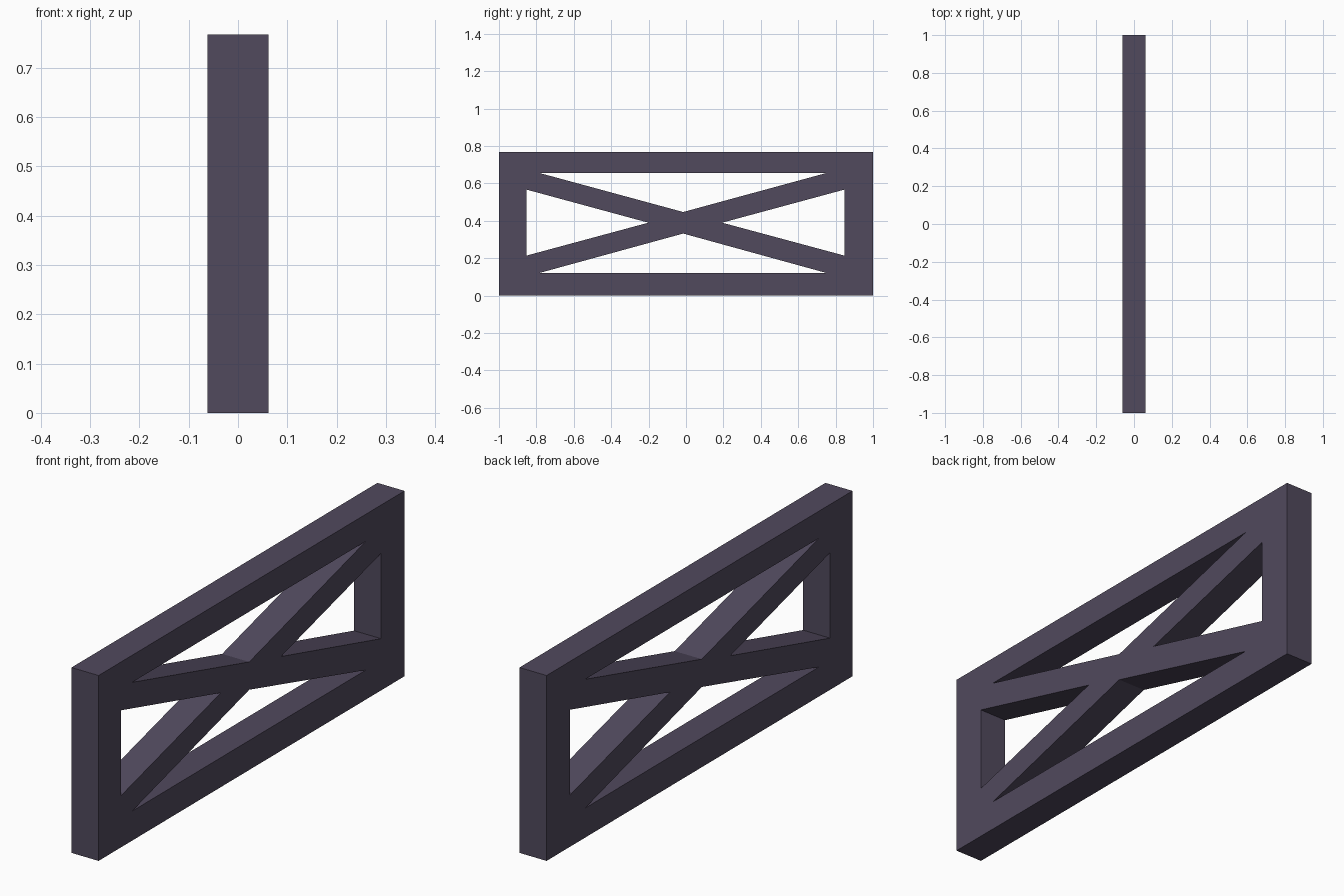
import bpy, bmesh
from math import radians

if "Cube" in bpy.data.objects:
    bpy.data.objects.remove(bpy.data.objects["Cube"])

HALF_DEPTH = 0.062
TOP = 0.767
CY, CZ = -0.005, 0.39          # centre of the crossed braces

# Brace frame profile: outer rectangle and four triangular windows (y, z)
outlines = [
    [(-1, 0), (1, 0), (1, TOP), (-1, TOP)],
    [(-0.781, 0.655), (0.748, 0.655), (-0.015, 0.447)],       # upper window
    [(-0.781, 0.122), (0.748, 0.122), (-0.015, 0.332)],       # lower window
    [(-0.853, 0.567), (-0.853, 0.214), (CY - 0.196, CZ)],     # left window
    [(0.847, 0.567), (0.847, 0.214), (CY + 0.198, CZ)],       # right window
]

curve = bpy.data.curves.new("cross_braced_frame", 'CURVE')
curve.dimensions = '2D'
curve.fill_mode = 'BOTH'
curve.extrude = HALF_DEPTH
for pts in outlines:
    s = curve.splines.new('POLY')
    s.points.add(len(pts) - 1)
    for p, (y, z) in zip(s.points, pts):
        p.co = (y, z, 0, 1)
    s.use_cyclic_u = True

frame = bpy.data.objects.new("cross_braced_frame", curve)
bpy.context.collection.objects.link(frame)
frame.rotation_euler = (radians(90), 0, radians(90))   # stand profile in the YZ plane

# Turn into a clean welded mesh
bpy.context.view_layer.objects.active = frame
frame.select_set(True)
bpy.ops.object.convert(target='MESH')
frame = bpy.context.object
bpy.ops.object.transform_apply(location=False, rotation=True, scale=False)
bm = bmesh.new()
bm.from_mesh(frame.data)
bmesh.ops.remove_doubles(bm, verts=bm.verts, dist=0.0005)
bmesh.ops.recalc_face_normals(bm, faces=bm.faces)
for f in bm.faces:
    f.smooth = False
bm.to_mesh(frame.data)
bm.free()

# Dark purple-grey paint
mat = bpy.data.materials.new("dark_purple_grey")
mat.diffuse_color = (0.082, 0.067, 0.11, 1)
mat.use_nodes = True
mat.node_tree.nodes["Principled BSDF"].inputs["Base Color"].default_value = mat.diffuse_color
frame.data.materials.clear()
frame.data.materials.append(mat)
